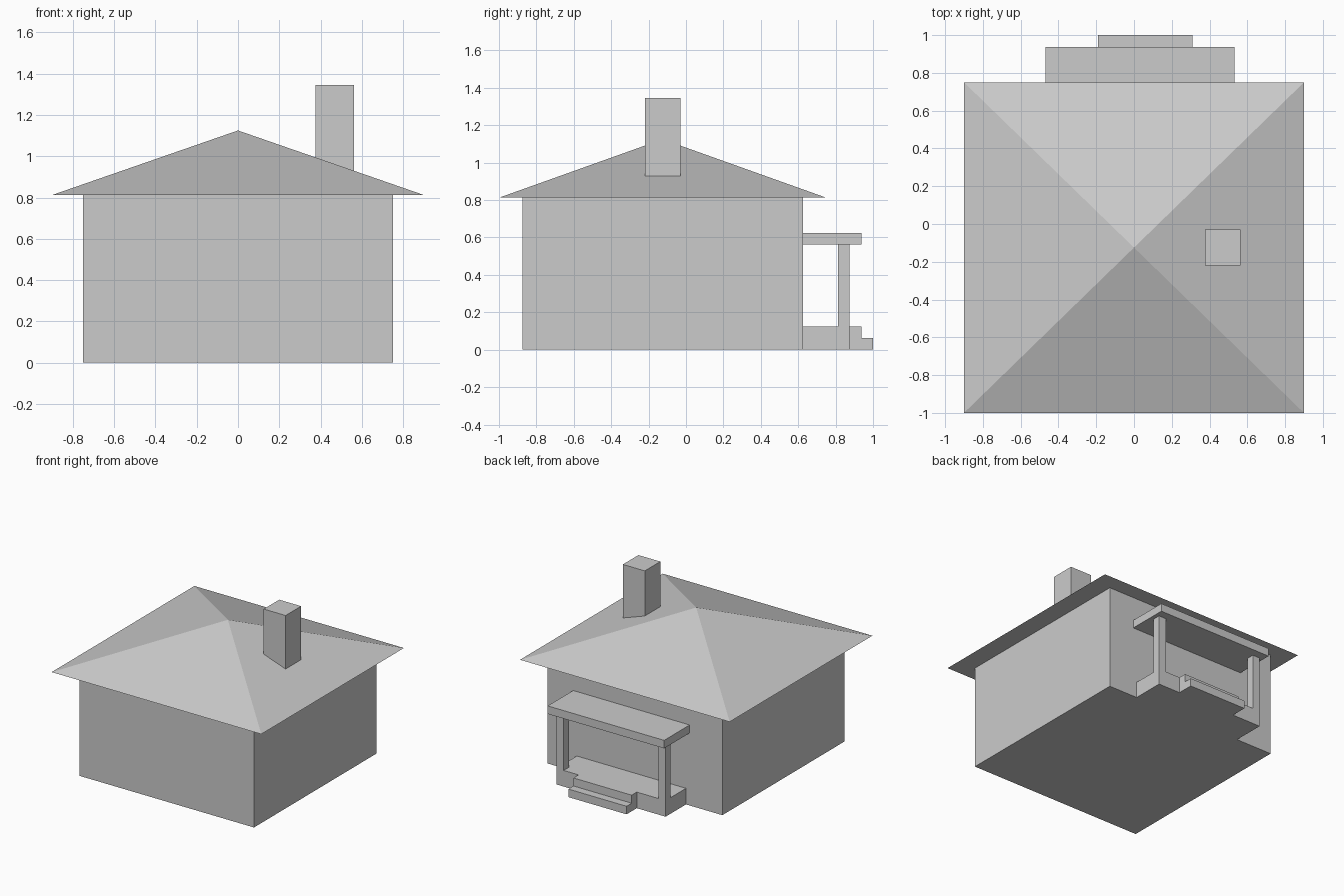
import bpy
import bmesh
from mathutils import Vector

default = bpy.data.objects.get("Cube")
if default:
    bpy.data.objects.remove(default, do_unlink=True)

grey = bpy.data.materials.new("plain_grey")
grey.use_nodes = True
colour = (0.6, 0.6, 0.6, 1)
grey.diffuse_color = colour
grey.node_tree.nodes["Principled BSDF"].inputs["Base Color"].default_value = colour


def add_object(name, bm):
    bmesh.ops.recalc_face_normals(bm, faces=bm.faces)
    mesh = bpy.data.meshes.new(name)
    bm.to_mesh(mesh)
    bm.free()
    mesh.materials.append(grey)
    obj = bpy.data.objects.new(name, mesh)
    bpy.context.collection.objects.link(obj)
    return obj


def box(name, x, y, z):
    """Box spanning the given (low, high) ranges."""
    bm = bmesh.new()
    bmesh.ops.create_cube(bm, size=1)
    for v in bm.verts:
        v.co = Vector([r[0] if c < 0 else r[1] for c, r in zip(v.co, (x, y, z))])
    return add_object(name, bm)


def hip_roof(name, x, y, z):
    """Pyramid with a flat underside over the given ranges."""
    bm = bmesh.new()
    base = [bm.verts.new((px, py, z[0])) for px, py in
            ((x[0], y[0]), (x[1], y[0]), (x[1], y[1]), (x[0], y[1]))]
    apex = bm.verts.new((sum(x) / 2, sum(y) / 2, z[1]))
    bm.faces.new(base)
    for i in range(4):
        bm.faces.new((base[i], base[(i + 1) % 4], apex))
    return add_object(name, bm)


# House body, roof and chimney
eaves, back = 0.8125, 0.625
box("walls", (-0.75, 0.75), (-0.875, back), (0, eaves))
hip_roof("roof", (-0.9, 0.9), (-1, 0.75), (eaves, 1.125))
box("chimney", (0.375, 0.5625), (-0.22, -0.03), (0.88, 1.345))

# Back porch: deck, posts and canopy
centre, deck_top, deck_edge = 0.03125, 0.125, 0.875
half, post, canopy_low = 0.46875, 0.0625, 0.5625
box("porch_deck", (centre - half, centre + half), (back, deck_edge), (0, deck_top))
for side, name in ((-1, "porch_post_right"), (1, "porch_post_left")):
    edges = sorted((centre + side * half, centre + side * (half - post)))
    box(name, edges, (deck_edge - post, deck_edge), (deck_top, canopy_low))
box("porch_canopy", (centre - 0.5, centre + 0.5), (back, 0.9375), (canopy_low, 0.625))

# Steps down from the deck
step_x = (-0.19, 0.31)
box("upper_step", step_x, (deck_edge, 0.9375), (0, deck_top))
box("lower_step", step_x, (0.9375, 1), (0, deck_top / 2))
